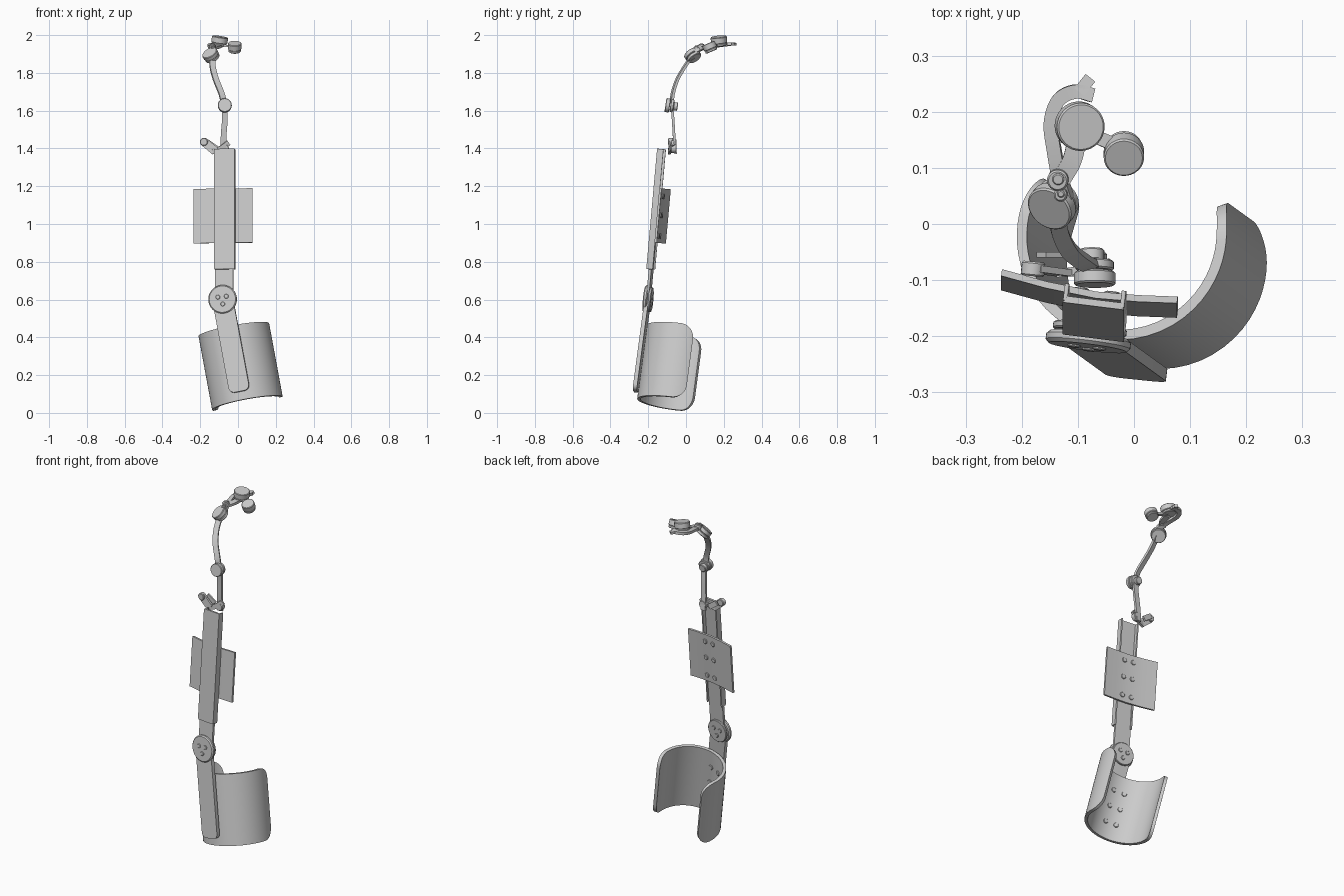
import bpy, bmesh, math
from mathutils import Vector, Matrix

if "Cube" in bpy.data.objects:
    bpy.data.objects.remove(bpy.data.objects["Cube"])

grey = bpy.data.materials.new("plain_grey")
grey.diffuse_color = (0.6, 0.6, 0.6, 1)
grey.use_nodes = True
grey.node_tree.nodes["Principled BSDF"].inputs["Base Color"].default_value = grey.diffuse_color


def finish(name, bm, matrix=None):
    bmesh.ops.recalc_face_normals(bm, faces=bm.faces)
    me = bpy.data.meshes.new(name)
    if matrix:
        bm.transform(matrix)
    bm.to_mesh(me)
    bm.free()
    me.materials.append(grey)
    me.shade_smooth()
    me.set_sharp_from_angle(angle=math.radians(32))
    ob = bpy.data.objects.new(name, me)
    bpy.context.collection.objects.link(ob)
    return ob


def frame(origin, up, side):
    """Local frame: z along up, x close to side."""
    z = Vector(up).normalized()
    x = Vector(side)
    x = (x - z * x.dot(z)).normalized()
    y = z.cross(x)
    m = Matrix((x, y, z)).transposed().to_4x4()
    m.translation = Vector(origin)
    return m


def loft(name, sections, matrix=None):
    bm = bmesh.new()
    rings = [[bm.verts.new(p) for p in s] for s in sections]
    n = len(rings[0])
    for a, b in zip(rings, rings[1:]):
        for i in range(n):
            j = (i + 1) % n
            bm.faces.new((a[i], a[j], b[j], b[i]))
    bm.faces.new(rings[0])
    bm.faces.new(rings[-1][::-1])
    return finish(name, bm, matrix)


def disc(name, centre, normal, r, depth, matrix=None, bevel=0.003, seg=32):
    q = Vector(normal).normalized().to_track_quat('Z', 'Y').to_matrix().to_4x4()
    m = Matrix.Translation(centre) @ q
    rings = []
    for h, k in ((-0.5, r - bevel), (-0.5 + bevel / depth, r),
                 (0.5 - bevel / depth, r), (0.5, r - bevel)):
        rings.append([m @ Vector((k * math.cos(a), k * math.sin(a), h * depth))
                      for a in (2 * math.pi * i / seg for i in range(seg))])
    return loft(name, rings, matrix)


def slab(name, matrix, x0, x1, z0, z1, y0, y1, r):
    """Rounded rectangle in local xz, thick along y."""
    pts = []
    for cx, cz, a0 in ((x1 - r, z1 - r, 0), (x0 + r, z1 - r, 90),
                       (x0 + r, z0 + r, 180), (x1 - r, z0 + r, 270)):
        for k in range(7):
            a = math.radians(a0 + 15 * k)
            pts.append((cx + r * math.cos(a), cz + r * math.sin(a)))
    return loft(name, [[(x, y, z) for x, z in pts] for y in (y0, y1)], matrix)


def ribbon(name, path, width, thick, side, steps=6):
    """Flat bar swept along a smooth path."""
    p = [Vector(v) for v in path]
    p = [2 * p[0] - p[1]] + p + [2 * p[-1] - p[-2]]
    pts = []
    for a, b, c, d in zip(p, p[1:], p[2:], p[3:]):
        for k in range(steps):
            t = k / steps
            pts.append(0.5 * (2 * b + (c - a) * t + (2 * a - 5 * b + 4 * c - d) * t * t
                              + (3 * b - a - 3 * c + d) * t ** 3))
    pts.append(p[-2])
    secs = []
    for i, q in enumerate(pts):
        t = (pts[min(i + 1, len(pts) - 1)] - pts[max(i - 1, 0)]).normalized()
        s = Vector(side)
        s = (s - t * s.dot(t)).normalized()
        n = t.cross(s) * thick / 2
        s *= width / 2
        secs.append([q + s + n, q - s + n, q - s - n, q + s - n])
    return loft(name, secs)


# Open arm cuff with rounded flap corners
L, R, T, CR = 0.40, 0.19, 0.018, 0.075
cuff = frame((0.05, -0.07, 0.05), (-0.18, 0.13, 0.975), (1, 0, 0.18))
A0, A1, N = math.radians(145), math.radians(380), 48
sections = []
for k in range(N + 1):
    a = A0 + (A1 - A0) * (0.5 - 0.5 * math.cos(math.pi * k / N))
    d = min(min(a - A0, A1 - a) * R, CR)
    inset = CR - math.sqrt(max(CR * CR - (CR - d) ** 2, 0))
    c, s = math.cos(a), math.sin(a)
    sections.append([(r * c, r * s, z) for r, z in
                     ((R, inset), (R, L - inset), (R - T, L - inset), (R - T, inset))])
loft("arm_cuff", sections, cuff)
for ang in (243, 264):
    for z in (0.10, 0.20, 0.30):
        a = math.radians(ang)
        v = Vector((math.cos(a), math.sin(a), 0))
        disc("cuff_rivet", v * (R - T - 0.001) + Vector((0, 0, z)), v, 0.014, 0.008, cuff, 0.002, 16)

# Lower strut
hinge = (-0.08, -0.197, 0.60)
low = frame(hinge, (-0.18, 0.13, 0.975), (1, -0.125, 0))
slab("lower_strut", low, -0.055, 0.055, -0.50, 0.03, -0.016, 0.006, 0.03)

# Hinge with screws
up = frame(hinge, (0.0, 0.09, 1), (1, -0.125, 0))
disc("hinge_front", (0, -0.012, 0), (0, -1, 0), 0.076, 0.022, up, 0.006, 48)
disc("hinge_back", (0, 0.010, 0), (0, 1, 0), 0.066, 0.014, up, 0.003, 48)
for side, y in (("front", -0.024), ("back", 0.018)):
    for k in range(3):
        a = math.radians(35 + 120 * k)
        disc("hinge_screw_" + side, (0.026 * math.cos(a), y, 0.026 * math.sin(a)),
             (0, 1, 0), 0.012, 0.006, up, 0.002, 16)

# Upper neck and channel bar
slab("upper_neck", up, -0.042, 0.056, 0.0, 0.36, -0.008, 0.006, 0.02)
slab("channel_web", up, -0.045, 0.065, 0.16, 0.80, -0.020, -0.008, 0.008)
for x in (-0.045, 0.057):
    slab("channel_flange", up, x, x + 0.008, 0.16, 0.80, -0.016, 0.014, 0.003)

# Slightly curved forearm plate and its eyelets
profile = ((-0.162, 0.032), (-0.08, 0.020), (0.01, 0.013), (0.085, 0.016), (0.155, 0.022))
loft("forearm_plate", [[(x, y, 0.303), (x, y, 0.592), (x, y + 0.012, 0.592), (x, y + 0.012, 0.303)]
                       for x, y in profile], up)
for x in (-0.018, 0.038):
    for z in (0.34, 0.45, 0.55):
        disc("plate_rivet", (x, 0.028, z), (0, 1, 0), 0.014, 0.008, up, 0.002, 16)

# Wrist clip: crossed tabs above the channel
ribbon("clip_left_tab", [(-0.18, -0.08, 1.435), (-0.12, -0.088, 1.385)], 0.045, 0.012, (0.6, 0, 0.7))
ribbon("clip_left_lip", [(-0.165, -0.055, 1.435), (-0.115, -0.055, 1.40)], 0.03, 0.010, (0.6, 0, 0.7))
disc("clip_pin", (-0.18, -0.08, 1.435), (0.1, 1, 0), 0.021, 0.026, None, 0.003, 20)
ribbon("clip_right_tab", [(-0.135, -0.088, 1.385), (-0.09, -0.08, 1.40), (-0.05, -0.07, 1.43)],
       0.028, 0.014, (0, 0, 1))
disc("rod_foot", (-0.072, -0.066, 1.40), (0, 1, 0), 0.024, 0.03, None, 0.003, 20)

# First rod and wrist joint
ribbon("lower_rod", [(-0.076, -0.055, 1.37), (-0.077, -0.062, 1.45), (-0.07, -0.068, 1.55),
                     (-0.07, -0.075, 1.63)], 0.03, 0.014, (1, 0, 0))
n = (0, -1, 0.15)
disc("wrist_joint_front", (-0.07, -0.097, 1.628), n, 0.037, 0.024)
disc("wrist_joint_back", (-0.07, -0.074, 1.626), n, 0.034, 0.018)
disc("wrist_joint_cap", (-0.075, -0.055, 1.622), n, 0.022, 0.022)

# Curved finger rod and knuckle joint
ribbon("finger_rod", [(-0.075, -0.075, 1.64), (-0.087, -0.07, 1.69), (-0.115, -0.048, 1.76),
                      (-0.132, -0.015, 1.82), (-0.137, 0.02, 1.87), (-0.135, 0.04, 1.885)],
       0.03, 0.014, (1, 0.3, 0))
kn = Vector((-0.42, -0.5, 0.72)).normalized()
kc = Vector((-0.143, 0.036, 1.893))
disc("knuckle_pad", kc + kn * 0.008, kn, 0.043, 0.024)
disc("knuckle_base", kc - kn * 0.014, kn, 0.040, 0.018)
for x, y, z, r in ((-0.135, 0.080, 1.935, 0.019), (-0.130, 0.054, 1.925, 0.012)):
    disc("link_pin", (x, y, z), (-0.1, -0.2, 1), r, 0.03, None, 0.003, 20)
    disc("link_pin_head", (x, y, z + 0.016), (-0.1, -0.2, 1), r * 0.55, 0.008, None, 0.002, 16)

# Hooked ring arm and straight link
ribbon("hook_arm", [(-0.12, 0.045, 1.91), (-0.133, 0.085, 1.928), (-0.142, 0.13, 1.938), (-0.148, 0.18, 1.945),
                    (-0.135, 0.22, 1.950), (-0.105, 0.236, 1.953), (-0.072, 0.229, 1.953)],
       0.025, 0.016, (1, -0.6, 0.0), 8)
ribbon("hook_tip", [(-0.098, 0.235, 1.955), (-0.078, 0.260, 1.952)], 0.022, 0.014, (1, -0.8, 0))
ribbon("pad_link", [(-0.13, 0.08, 1.932), (-0.11, 0.115, 1.938), (-0.10, 0.16, 1.943)],
       0.034, 0.014, (1, 0, 0))
ribbon("tip_link", [(-0.095, 0.17, 1.945), (-0.055, 0.15, 1.942), (-0.017, 0.135, 1.935)],
       0.024, 0.012, (0, 1, 0))

# Fingertip pads
for name, c, nv, r in (("middle_pad", (-0.098, 0.175, 1.968), (0.15, -0.1, 0.98), 0.043),
                       ("end_pad", (-0.018, 0.127, 1.935), (0, -0.4, 0.92), 0.036)):
    nv = Vector(nv).normalized()
    c = Vector(c)
    disc(name, c + nv * 0.007, nv, r, 0.034)
    disc(name + "_base", c - nv * 0.017, nv, r - 0.003, 0.014)
